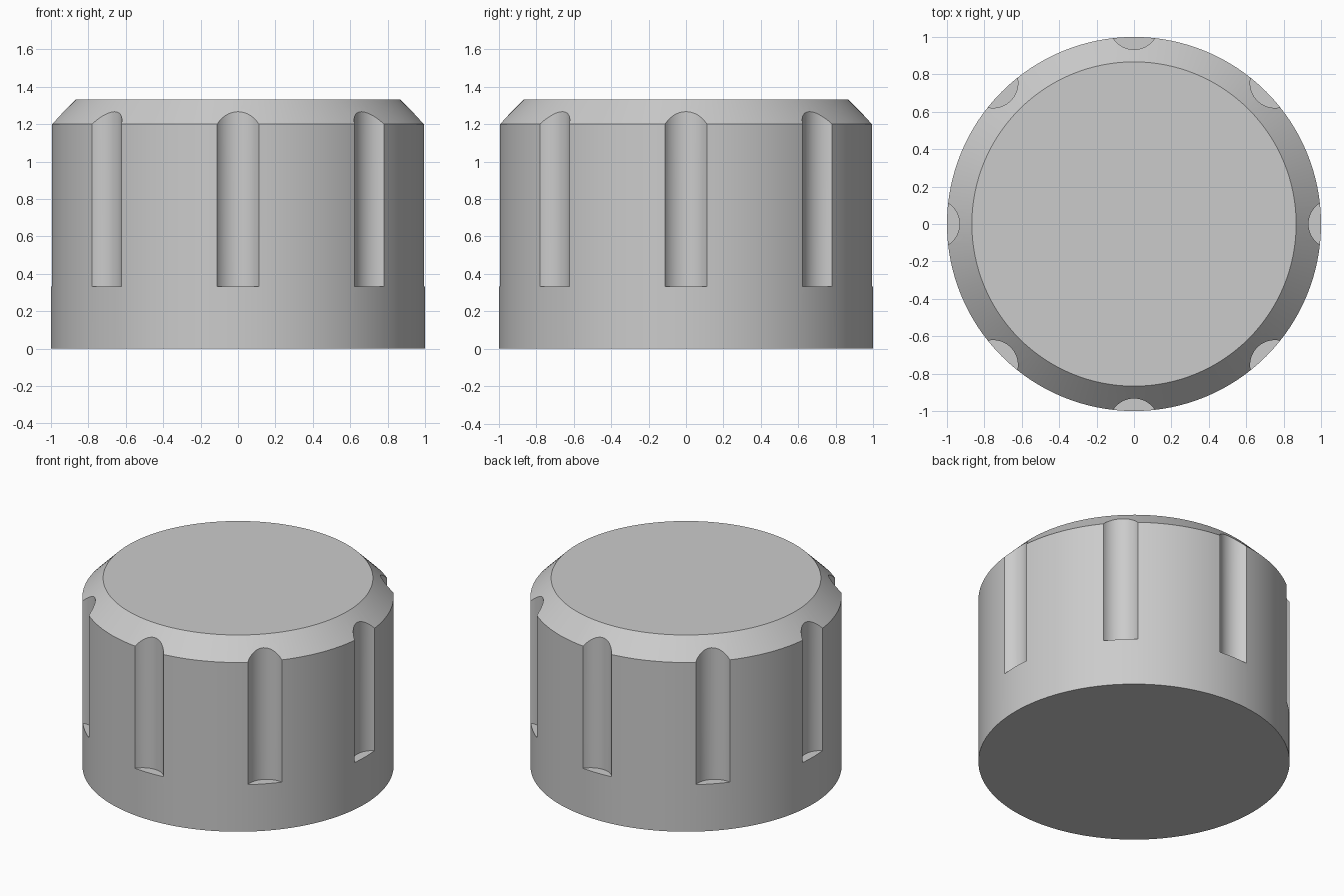
import bpy, bmesh
from math import radians
from mathutils import Matrix

RADIUS, HEIGHT, CHAMFER = 1.0, 1.333, 0.133
GROOVES, GROOVE_R, GROOVE_DIST, GROOVE_Z = 8, 0.133, 1.066, 0.333

cube = bpy.data.objects.get("Cube")
if cube:
    bpy.data.objects.remove(cube, do_unlink=True)

grey = bpy.data.materials.new("light grey")
grey.use_nodes = True
colour = (0.6, 0.6, 0.6, 1)
grey.diffuse_color = colour
grey.node_tree.nodes["Principled BSDF"].inputs["Base Color"].default_value = colour


def add_cylinder(bm, radius, z0, z1, segments, place=Matrix()):
    move = place @ Matrix.Translation((0, 0, (z0 + z1) / 2))
    bmesh.ops.create_cone(bm, cap_ends=True, segments=segments, radius1=radius,
                          radius2=radius, depth=z1 - z0, matrix=move)


def make_object(name, bm):
    mesh = bpy.data.meshes.new(name)
    bm.to_mesh(mesh)
    bm.free()
    mesh.materials.append(grey)
    obj = bpy.data.objects.new(name, mesh)
    bpy.context.collection.objects.link(obj)
    return obj


# Knob body with a chamfered top rim
bm = bmesh.new()
add_cylinder(bm, RADIUS, 0, HEIGHT, 128)
rim = [e for e in bm.edges if all(v.co.z > HEIGHT - 0.01 for v in e.verts)]
bmesh.ops.bevel(bm, geom=rim, offset=CHAMFER, segments=1, affect='EDGES')
knob = make_object("knob_body", bm)

# Ring of round grip grooves, open at the top
bm = bmesh.new()
for i in range(GROOVES):
    place = (Matrix.Rotation(radians(360 * i / GROOVES), 4, 'Z')
             @ Matrix.Translation((GROOVE_DIST, 0, 0)))
    add_cylinder(bm, GROOVE_R, GROOVE_Z, HEIGHT + 0.3, 64, place)
cutter = make_object("groove_cutter", bm)
cutter.hide_render = True

# Cut the grooves
cut = knob.modifiers.new("grip_grooves", 'BOOLEAN')
cut.operation = 'DIFFERENCE'
cut.solver = 'EXACT'
cut.object = cutter
bpy.ops.object.select_all(action='DESELECT')
knob.select_set(True)
bpy.context.view_layer.objects.active = knob
bpy.ops.object.modifier_apply(modifier=cut.name)
bpy.data.objects.remove(cutter, do_unlink=True)

# Smooth walls with crisp edges
bpy.ops.object.shade_smooth_by_angle(angle=radians(25))
